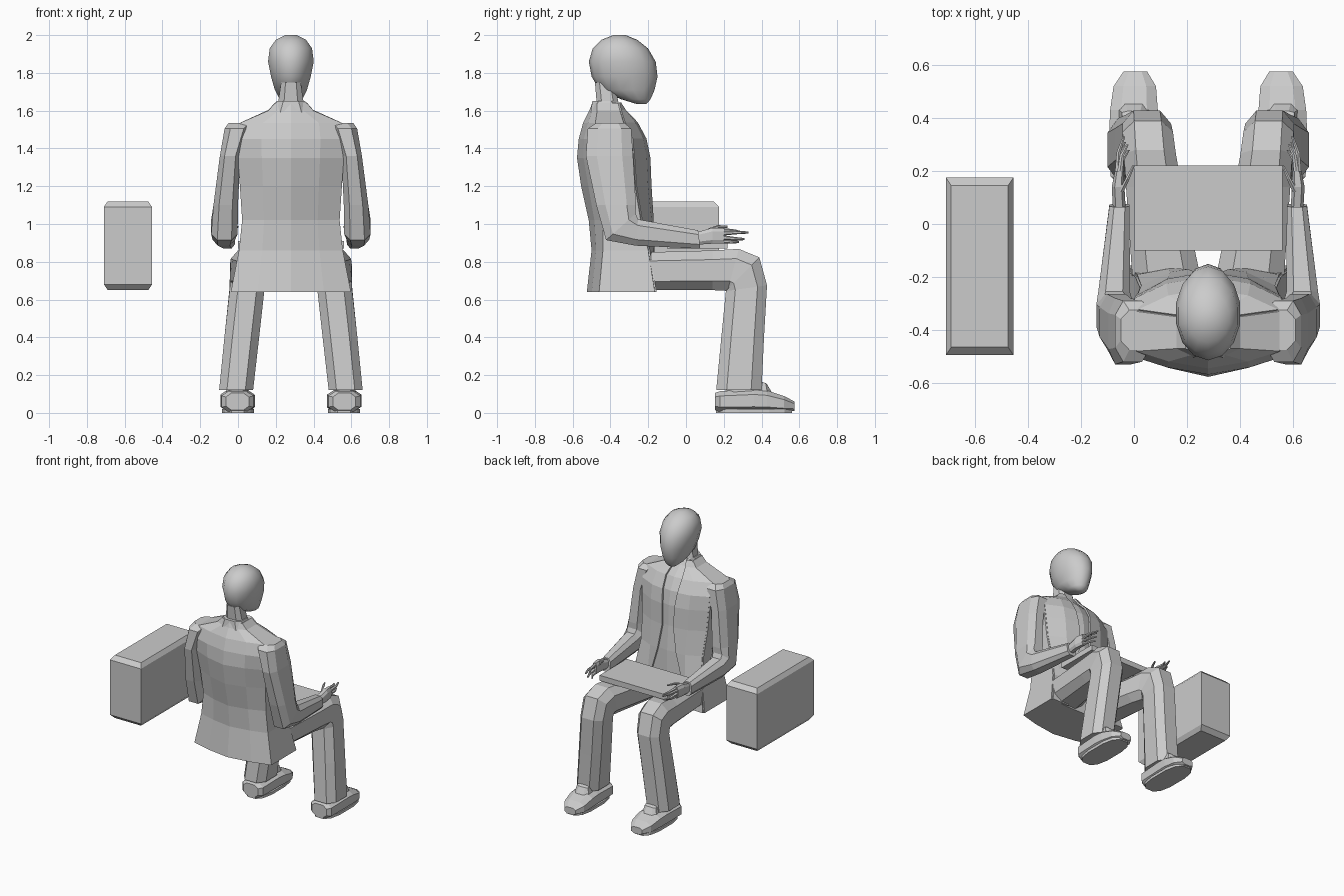
import bpy, bmesh, math
from mathutils import Vector

if "Cube" in bpy.data.objects:
    bpy.data.objects.remove(bpy.data.objects["Cube"])

CX = 0.28  # symmetry plane of the seated figure


def obj_from(bm, name, mirror=False, smooth=False):
    bmesh.ops.recalc_face_normals(bm, faces=bm.faces)
    me = bpy.data.meshes.new(name)
    bm.to_mesh(me)
    bm.free()
    ob = bpy.data.objects.new(name, me)
    ob.location.x = CX
    bpy.context.collection.objects.link(ob)
    if mirror:
        mod = ob.modifiers.new("mirror", 'MIRROR')
        mod.use_mirror_merge = False
    for p in me.polygons:
        p.use_smooth = smooth
    return ob


def ring(x, y, z, a, b, tilt=0, n=8, p=0.7):
    """Rounded section spanned by the x axis and a direction tilted in the yz plane."""
    t = math.radians(tilt)
    v = Vector((0, math.cos(t), math.sin(t)))
    angs = [2 * math.pi * (k + 0.5) / n for k in range(n)]
    f = lambda s: math.copysign(abs(s) ** p, s)
    m = max(f(math.cos(q)) for q in angs)
    return [Vector((x - CX + a * f(math.cos(q)) / m, y, z)) + v * (b * f(math.sin(q)) / m)
            for q in angs]


def loft(name, rings, **kw):
    bm = bmesh.new()
    rows = [[bm.verts.new(c) for c in r] for r in rings]
    n = len(rows[0])
    for r, s in zip(rows, rows[1:]):
        for i in range(n):
            j = (i + 1) % n
            bm.faces.new((r[i], r[j], s[j], s[i]))
    bm.faces.new(rows[0])
    bm.faces.new(rows[-1])
    return obj_from(bm, name, **kw)


def box(name, lo, hi, inset=(0, 0, 0)):
    """Box with chamfered top and bottom rims."""
    ix, iy, iz = inset
    levels = [(lo[2], 1), (lo[2] + iz, 0), (hi[2] - iz, 0), (hi[2], 1)] if iz else [(lo[2], 0), (hi[2], 0)]
    rings = []
    for z, k in levels:
        x0, x1 = lo[0] + k * ix - CX, hi[0] - k * ix - CX
        y0, y1 = lo[1] + k * iy, hi[1] - k * iy
        rings.append([Vector(c) for c in ((x0, y0, z), (x1, y0, z), (x1, y1, z), (x0, y1, z))])
    return loft(name, rings)


# briefcase and lap tray
box("briefcase", (-0.71, -0.495, 0.65), (-0.455, 0.175, 1.12), (0.02, 0.03, 0.03))
box("lap_tray", (0.0, -0.10, 0.87), (0.56, 0.22, 0.91))

# head: z, back y, front y, half width
HEAD = [(1.635, -0.26, -0.21, .03), (1.66, -0.34, -0.19, .06), (1.71, -0.455, -0.17, .085),
        (1.78, -0.495, -0.155, .105), (1.86, -0.51, -0.165, .121), (1.93, -0.49, -0.205, .112),
        (1.975, -0.445, -0.26, .08), (2.0, -0.385, -0.32, .03)]
loft("head", [ring(CX, (b + f) / 2, z, w, (f - b) / 2, n=14, p=1) for z, b, f, w in HEAD], smooth=True)

# neck
loft("neck", [ring(CX, -0.41, 1.56, .08, .07), ring(CX, -0.415, 1.64, .068, .058),
              ring(CX, -0.43, 1.75, .052, .052)])

# jacket: z, half width, back centre, back side, front side, front centre
JACKET = [(.64, .318, -.525, -.46, -.165, -.165), (.86, .275, -.50, -.44, -.20, -.165),
          (1.02, .258, -.515, -.44, -.24, -.165), (1.2, .27, -.555, -.46, -.27, -.18),
          (1.35, .28, -.577, -.49, -.28, -.185), (1.45, .285, -.568, -.50, -.29, -.205),
          (1.535, .27, -.545, -.48, -.33, -.25), (1.60, .12, -.512, -.47, -.35, -.315),
          (1.64, .085, -.497, -.47, -.36, -.345)]


def body_ring(z, w, yb, ybs, yfs, yf):
    bow = min(.03, (yf - yfs) * .3)
    half = [(0, yb), (.55 * w, yb + (ybs - yb) * .4), (w, ybs), (w, yfs),
            (.55 * w, yf - bow - .012), (0, yf - .012)]
    pts = half + [(-x, y) for x, y in half[-2:0:-1]]
    return [Vector((x, y, z)) for x, y in pts]


loft("jacket_body", [body_ring(*r) for r in JACKET])

# open jacket fronts lying over the shirt
GAPS = [.17, .12, .075, .045, .05, .06, .065, .05, .04]
bm = bmesh.new()
rows = []
for (z, w, yb, ybs, yfs, yf), g in zip(JACKET, GAPS):
    bow = min(.03, (yf - yfs) * .3)
    m = max(.55 * w, g + .01)
    cols = [(g, yf - bow * g / m), (m, yf - bow), (w * .97, yfs + .003)]
    rows.append([bm.verts.new((x, y, z)) for x, y in cols])
for r, s in zip(rows, rows[1:]):
    for i in range(2):
        bm.faces.new((r[i], r[i + 1], s[i + 1], s[i]))
front = obj_from(bm, "jacket_front", mirror=True)
sol = front.modifiers.new("thickness", 'SOLIDIFY')
sol.thickness, sol.offset = .012, 0

# collar
loft("collar", [ring(CX, -0.42, 1.59, .105, .085), ring(CX, -0.43, 1.65, .075, .066)])

# sleeves
loft("sleeve", [ring(.02, -.40, 1.535, .07, .075),
                ring(-.005, -.405, 1.505, .066, .115),
                ring(-.042, -.405, 1.36, .054, .125),
                ring(-.065, -.37, 1.10, .065, .105),
                ring(-.072, -.345, .985, .07, .105, 42),
                ring(-.075, -.26, .955, .06, .07, 85),
                ring(-.055, .07, .918, .038, .049, 97)], mirror=True)

# hands
loft("palm", [ring(-.055, .05, .922, .024, .032, 90), ring(-.06, .14, .938, .024, .042, 90),
              ring(-.055, .20, .938, .017, .042, 90)], mirror=True)


def finger(name, *path):
    loft(name, [ring(x, y, z, .011 - .003 * i, .011 - .003 * i, 90, n=6, p=1)
                for i, (x, y, z) in enumerate(path)], mirror=True)


finger("index_finger", (-.055, .18, .968), (-.045, .26, .962), (-.025, .30, .955))
finger("middle_finger", (-.062, .18, .950), (-.058, .27, .955), (-.038, .33, .955))
finger("ring_finger", (-.062, .18, .930), (-.055, .26, .922), (-.035, .31, .920))
finger("little_finger", (-.055, .18, .910), (-.045, .24, .905), (-.02, .28, .905))
finger("thumb", (-.05, .12, .965), (-.025, .17, .985), (-.002, .22, .985))

# trouser legs
loft("trouser_leg", [ring(.125, -.22, .75, .13, .10, 90),
                     ring(.075, .14, .755, .105, .105, 90),
                     ring(.06, .25, .757, .098, .115, 75),
                     ring(.052, .30, .735, .095, .125, 45),
                     ring(.048, .32, .66, .092, .11, 8),
                     ring(.02, .30, .40, .092, .113),
                     ring(-.01, .28, .12, .09, .12)], mirror=True)

# ankles and shoes
loft("ankle", [ring(-.005, .31, .08, .06, .10), ring(-.005, .30, .15, .055, .09)], mirror=True)
loft("shoe", [ring(-.003, .153, .06, .06, .045, 90), ring(-.003, .18, .06, .085, .055, 90),
              ring(-.003, .36, .065, .09, .06, 90), ring(0, .43, .062, .09, .057, 90),
              ring(.003, .52, .047, .08, .042, 90), ring(.005, .575, .035, .045, .025, 90)], mirror=True)
loft("shoe_sole", [ring(-.001, .36, z, .085, .20, n=12) for z in (0, .02)], mirror=True)
loft("shoe_tongue", [ring(0, .40, .10, .06, .06), ring(0, .415, .16, .045, .012, -20)], mirror=True)
